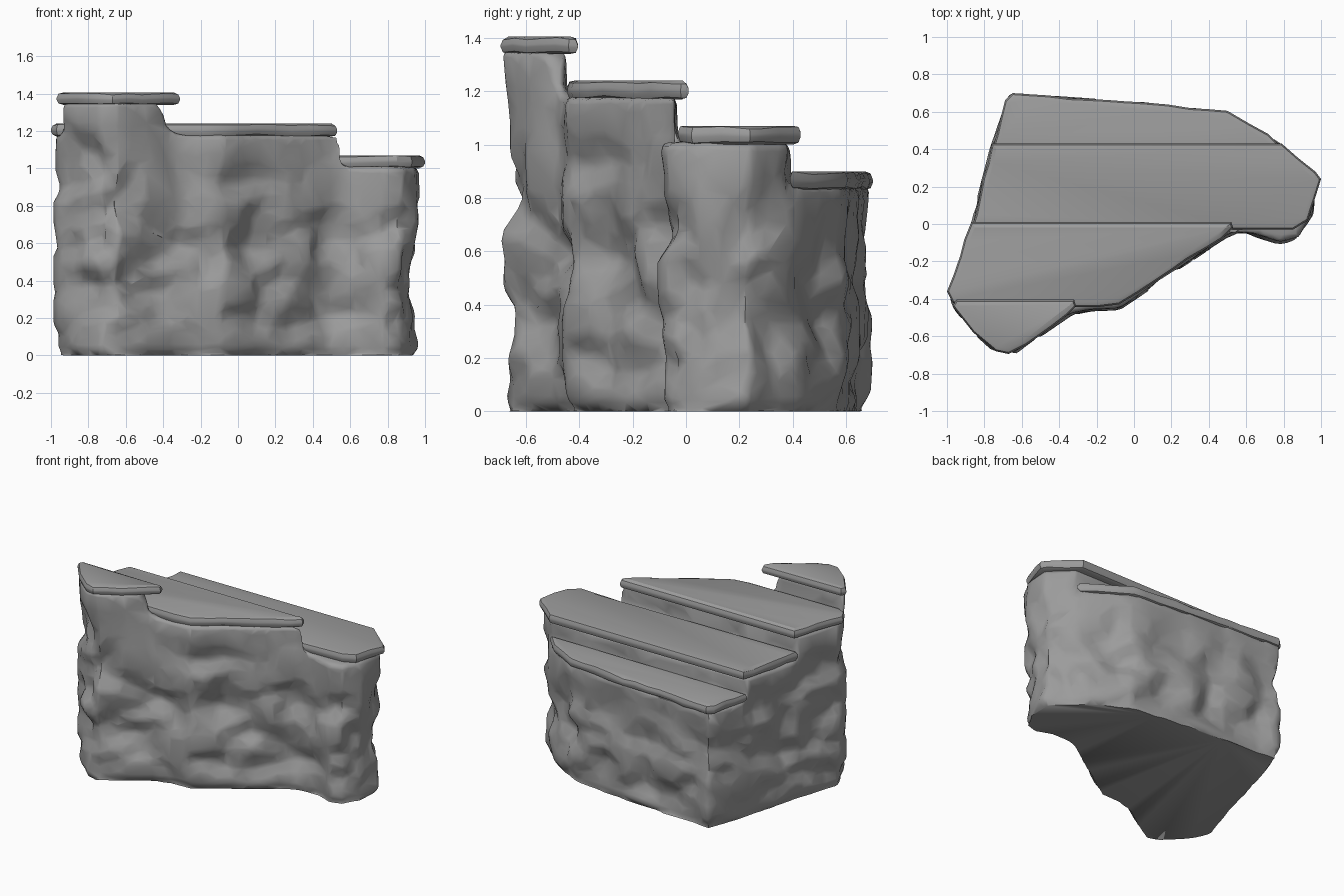
import bpy, bmesh, random
from mathutils import Vector, noise

if "Cube" in bpy.data.objects:
    bpy.data.objects.remove(bpy.data.objects["Cube"])

random.seed(4)
STONE = bpy.data.materials.new("dark_stone")
STONE.diffuse_color = (0.33, 0.33, 0.33, 1)
STONE.use_nodes = True
STONE.node_tree.nodes["Principled BSDF"].inputs["Base Color"].default_value = STONE.diffuse_color


def new_object(name, bm):
    bmesh.ops.recalc_face_normals(bm, faces=bm.faces[:])
    me = bpy.data.meshes.new(name)
    bm.to_mesh(me)
    bm.free()
    ob = bpy.data.objects.new(name, me)
    bpy.context.collection.objects.link(ob)
    return ob


def extrude(points, vec):
    bm = bmesh.new()
    face = bm.faces.new([bm.verts.new(p) for p in points])
    ext = bmesh.ops.extrude_face_region(bm, geom=[face])
    bmesh.ops.translate(bm, vec=vec,
                        verts=[v for v in ext['geom'] if isinstance(v, bmesh.types.BMVert)])
    return bm


def bake(ob):
    dg = bpy.context.evaluated_depsgraph_get()
    me = bpy.data.meshes.new_from_object(ob.evaluated_get(dg))
    ob.modifiers.clear()
    ob.data = me


def finish(ob, angle):
    ob.data.materials.clear()
    ob.data.materials.append(STONE)
    bpy.ops.object.select_all(action='DESELECT')
    ob.select_set(True)
    bpy.context.view_layer.objects.active = ob
    bpy.ops.object.shade_smooth_by_angle(angle=angle)


# Rock body: footprint prism cut by stair profiles seen from the side and from the front
foot = [(-0.66, 0.69), (-0.76, 0.40), (-0.87, -0.02), (-0.98, -0.36), (-0.96, -0.44),
        (-0.86, -0.57), (-0.74, -0.68), (-0.64, -0.69), (-0.5, -0.59), (-0.34, -0.48),
        (-0.23, -0.455), (-0.08, -0.45), (0.2, -0.26), (0.5, -0.06), (0.62, -0.05),
        (0.78, -0.1), (0.88, -0.07), (0.95, 0.05), (0.97, 0.24), (0.78, 0.42),
        (0.5, 0.59), (0.05, 0.64)]
side = [(-1, -1), (-1, 1.35), (-0.45, 1.35), (-0.45, 1.18), (-0.035, 1.18), (-0.035, 1.01),
        (0.39, 1.01), (0.39, 0.84), (1, 0.84), (1, -1)]
front = [(-1.5, -1), (-1.5, 1.35), (-0.44, 1.35), (-0.40, 1.30), (-0.37, 1.22), (-0.32, 1.18),
         (0.52, 1.18), (0.55, 1.13), (0.56, 1.01), (1.5, 1.01), (1.5, -1)]
body = new_object("rock_body", extrude([(x, y, 0) for x, y in foot], (0, 0, 2)))
cutters = [new_object("side_cutter", extrude([(-1.5, y, z) for y, z in side], (3, 0, 0))),
           new_object("front_cutter", extrude([(x, -2, z) for x, z in front], (0, 4, 0)))]
for c in cutters:
    c.hide_render = True
    mod = body.modifiers.new("stair", 'BOOLEAN')
    mod.operation = 'INTERSECT'
    mod.solver = 'EXACT'
    mod.object = c
mod = body.modifiers.new("remesh", 'REMESH')
mod.mode = 'VOXEL'
mod.voxel_size = 0.022
bake(body)
for c in cutters:
    bpy.data.objects.remove(c)


def top_height(p):
    by_y = 1.35 if p.y < -0.43 else 1.18 if p.y < -0.015 else 1.01 if p.y < 0.41 else 0.84
    by_x = 1.35 if p.x < -0.35 else 1.18 if p.x < 0.57 else 1.01
    return min(by_y, by_x)


# Weathered dents on the vertical faces, fading at the tops, plus a rounded foot
normals = [v.normal.copy() for v in body.data.vertices]
for v, n in zip(body.data.vertices, normals):
    p = v.co.copy()
    fade = min(1, max(0, (top_height(p) - p.z) / 0.35)) * min(1, 0.3 + p.z / 0.25)
    q = Vector((p.x * 3.4, p.y * 3.4, p.z * 4.2 + 5))
    d = 0.085 * noise.noise(q) + 0.045 * noise.noise(q * 2.1) - 0.022
    d = min(d, 0.012)
    flat = Vector((n.x, n.y, 0))
    v.co += flat * (d * fade - 0.03 * max(0, 1 - p.z / 0.06) ** 2)
mod = body.modifiers.new("soften", 'SMOOTH')
mod.factor = 0.5
mod.iterations = 4
mod = body.modifiers.new("facets", 'DECIMATE')
mod.ratio = 0.12
bake(body)
low = min(v.co.z for v in body.data.vertices)
for v in body.data.vertices:
    v.co.z -= low
finish(body, 0.9)

# Flat stone slabs covering each step: outline, underside and top heights
slabs = [
    ("slab_highest", 1.34, 1.405,
     [(-0.95, -0.405), (-0.97, -0.44), (-0.86, -0.58), (-0.74, -0.68), (-0.67, -0.695),
      (-0.58, -0.65), (-0.36, -0.49), (-0.31, -0.44), (-0.32, -0.405)]),
    ("slab_upper", 1.17, 1.24,
     [(-0.87, 0.01), (-1.0, -0.36), (-0.97, -0.42), (-0.91, -0.445), (-0.2, -0.445),
      (-0.08, -0.43), (0.2, -0.25), (0.47, -0.08), (0.53, -0.02), (0.52, 0.01)]),
    ("slab_lower", 1.0, 1.07,
     [(-0.76, 0.43), (-0.87, -0.03), (0.5, -0.03), (0.85, -0.03), (0.93, 0.02),
      (1.0, 0.24), (0.97, 0.28), (0.79, 0.43)]),
    ("slab_lowest", 0.83, 0.9,
     [(-0.65, 0.7), (-0.69, 0.66), (-0.76, 0.39), (0.81, 0.39), (0.72, 0.48),
      (0.5, 0.605), (0.3, 0.62), (0.05, 0.65)]),
]
for name, z0, z1, pts in slabs:
    outline = []
    for a, b in zip(pts, pts[1:] + pts[:1]):          # split outer edges for a chipped rim
        a, b = Vector((*a, z0)), Vector((*b, z0))
        count = 1 if abs(a.y - b.y) < 1e-4 else max(1, int((b - a).length / 0.09))
        for i in range(count):
            p = a.lerp(b, i / count)
            if i:
                p += Vector((random.uniform(-1, 1), random.uniform(-1, 1), 0)) * 0.006
            outline.append(p)
    bm = extrude(outline, (0, 0, z1 - z0))
    rim = [e for e in bm.edges if abs(e.verts[0].co.z - e.verts[1].co.z) < 1e-4]
    bmesh.ops.bevel(bm, geom=rim, offset=0.028, segments=2, profile=0.5, affect='EDGES')
    for v in bm.verts:                                # uneven sides, level top and underside
        if z0 + 0.001 < v.co.z < z1 - 0.001:
            v.co.z += 0.014 * noise.noise(v.co * 9)
    finish(new_object(name, bm), 0.5)
